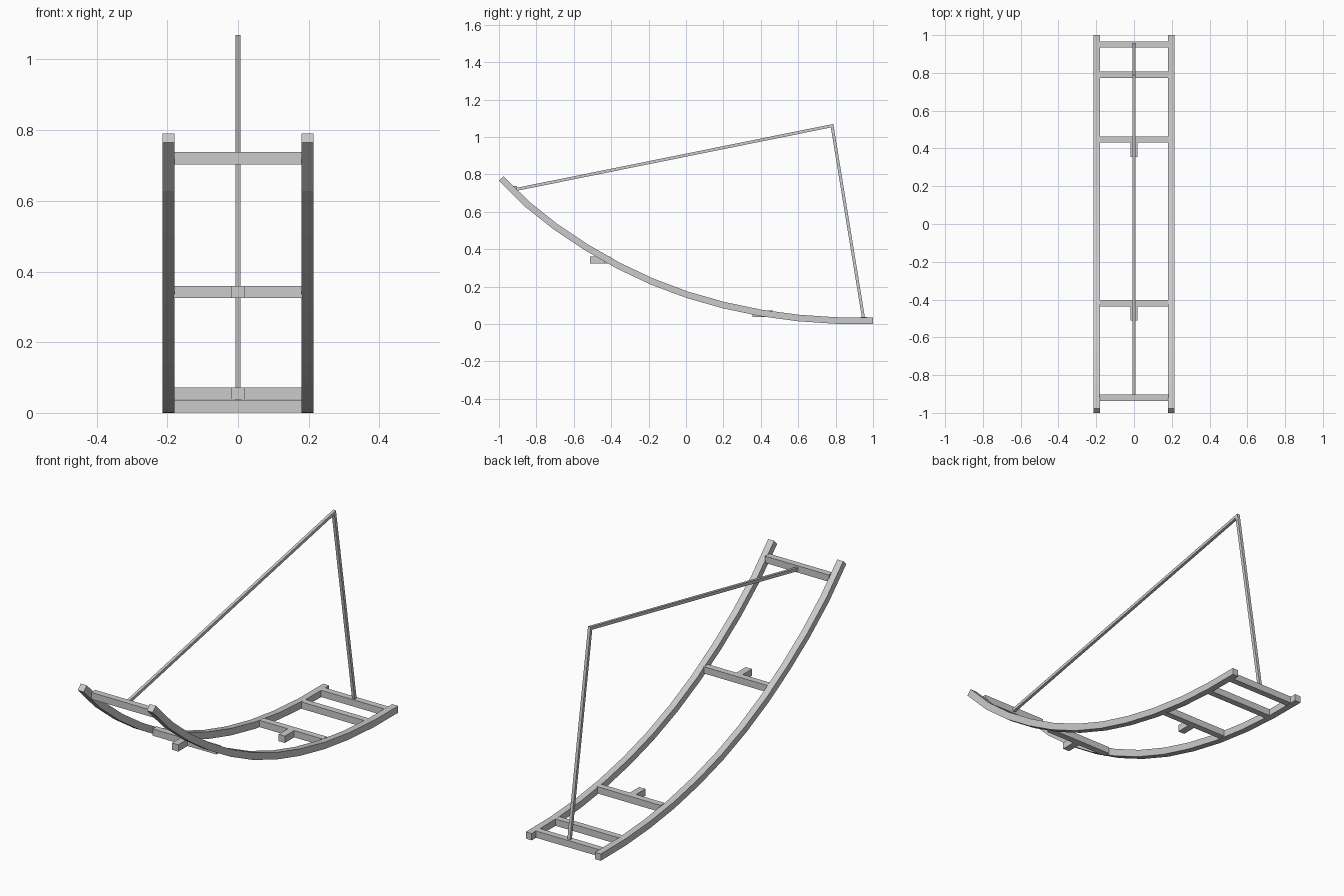
import bpy, bmesh
from mathutils import Vector

if "Cube" in bpy.data.objects:
    bpy.data.objects.remove(bpy.data.objects["Cube"])


def sweep(name, path, width, thick, x=0.0):
    """Square bar swept along a y-z path with mitred bends."""
    pts = [Vector(p) for p in path]
    bm = bmesh.new()
    rings = []
    for i, p in enumerate(pts):
        a = (p - pts[i - 1]).normalized() if i else None
        b = (pts[i + 1] - p).normalized() if i < len(pts) - 1 else None
        a, b = a or b, b or a
        na, nb = Vector((-a.y, a.x)), Vector((-b.y, b.x))
        n = (na + nb).normalized()
        off = n * (thick / 2 / n.dot(na))
        rings.append([bm.verts.new((x + sx * width / 2, p.x + s * off.x, p.y + s * off.y))
                      for sx, s in ((-1, -1), (1, -1), (1, 1), (-1, 1))])
    for r, q in zip(rings, rings[1:]):
        for k in range(4):
            bm.faces.new((r[k], r[(k + 1) % 4], q[(k + 1) % 4], q[k]))
    bm.faces.new(rings[0])
    bm.faces.new(rings[-1])
    bmesh.ops.recalc_face_normals(bm, faces=bm.faces)
    me = bpy.data.meshes.new(name)
    bm.to_mesh(me)
    bm.free()
    ob = bpy.data.objects.new(name, me)
    bpy.context.collection.objects.link(ob)
    return ob


# curved side rails
rail = [(-0.988, 0.778), (-0.85, 0.641), (-0.695, 0.518), (-0.53, 0.408),
        (-0.36, 0.311), (-0.18, 0.226), (0.01, 0.155), (0.2, 0.101),
        (0.4, 0.059), (0.6, 0.032), (0.8, 0.0185), (1.0, 0.0175)]
for side, s in (("left", -1), ("right", 1)):
    sweep(side + "_rail", rail, 0.034, 0.035, s * 0.197)

# cross bars: centre y, centre z
bars = [(-0.92, 0.721), (-0.42, 0.342), (0.448, 0.055), (0.79, 0.019), (0.95, 0.0185)]
for i, (y, z) in enumerate(bars):
    sweep(f"cross_bar_{i + 1}", [(y - 0.0165, z), (y + 0.0165, z)], 0.364, 0.035)

# short pegs on two of the bars
for i, (y, z) in enumerate(bars[1:3]):
    sweep(f"peg_{i + 1}", [(y - 0.092, z), (y - 0.0165, z)], 0.036, 0.035)

# bent thin rod joining the end bars
sweep("bent_rod", [(-0.92, 0.717), (0.781, 1.06), (0.95, 0.025)], 0.015, 0.016)
